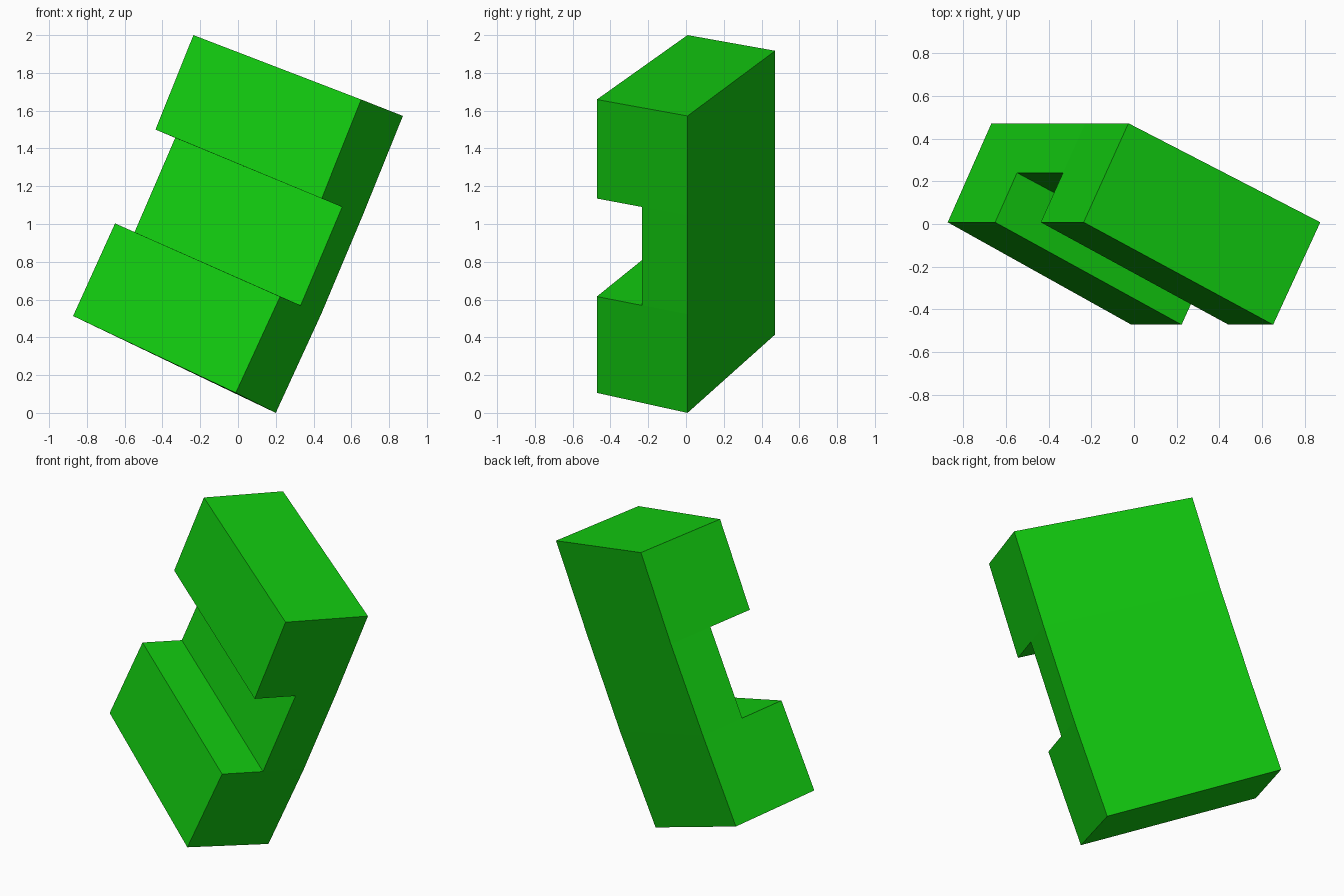
import bpy
import bmesh
from mathutils import Vector

cube = bpy.data.objects.get("Cube")
if cube:
    bpy.data.objects.remove(cube, do_unlink=True)

# Single flat green
green = bpy.data.materials.new("bright green")
green.use_nodes = True
colour = (0.006, 0.6, 0.005, 1.0)
green.diffuse_color = colour
green.node_tree.nodes["Principled BSDF"].inputs["Base Color"].default_value = colour

# Four cross-sections up the slightly bent block: (front, back) corners of each end
right_end = [
    ((-0.012, -0.472, 0.106), (0.200, 0.008, 0.000)),
    ((0.223, -0.472, 0.616), (0.440, 0.008, 0.522)),
    ((0.443, -0.472, 1.135), (0.660, 0.008, 1.045)),
    ((0.652, -0.472, 1.659), (0.873, 0.008, 1.572)),
]
left_end = [
    ((-0.873, 0.008, 0.513), (-0.668, 0.472, 0.415)),
    ((-0.651, 0.008, 1.003), (-0.445, 0.472, 0.910)),
    ((-0.437, 0.008, 1.500), (-0.228, 0.472, 1.412)),
    ((-0.236, 0.008, 2.000), (-0.026, 0.472, 1.917)),
]

# Cells (level, depth) filled in the C-shaped profile; the middle front cell is the groove
cells = [(0, 0), (0, 1), (1, 1), (2, 0), (2, 1)]

bm = bmesh.new()


def end_grid(end):
    """Vertices of one end, three across the depth at each level."""
    return {(i, j): bm.verts.new(Vector(f).lerp(Vector(b), j / 2))
            for i, (f, b) in enumerate(end) for j in range(3)}


right, left = end_grid(right_end), end_grid(left_end)

# End faces, collecting the profile edges that belong to one cell only
outline = {}
for i, j in cells:
    loop = [(i, j), (i, j + 1), (i + 1, j + 1), (i + 1, j)]
    for grid in (right, left):
        bm.faces.new([grid[k] for k in loop])
    for a, b in zip(loop, loop[1:] + loop[:1]):
        key = frozenset((a, b))
        if key in outline:
            del outline[key]
        else:
            outline[key] = (a, b)

# Long faces joining the two ends along the outline
for a, b in outline.values():
    bm.faces.new([right[a], right[b], left[b], left[a]])

bmesh.ops.recalc_face_normals(bm, faces=bm.faces[:])
mesh = bpy.data.meshes.new("grooved_block")
bm.to_mesh(mesh)
bm.free()
mesh.materials.append(green)
block = bpy.data.objects.new("grooved_block", mesh)
bpy.context.collection.objects.link(block)
